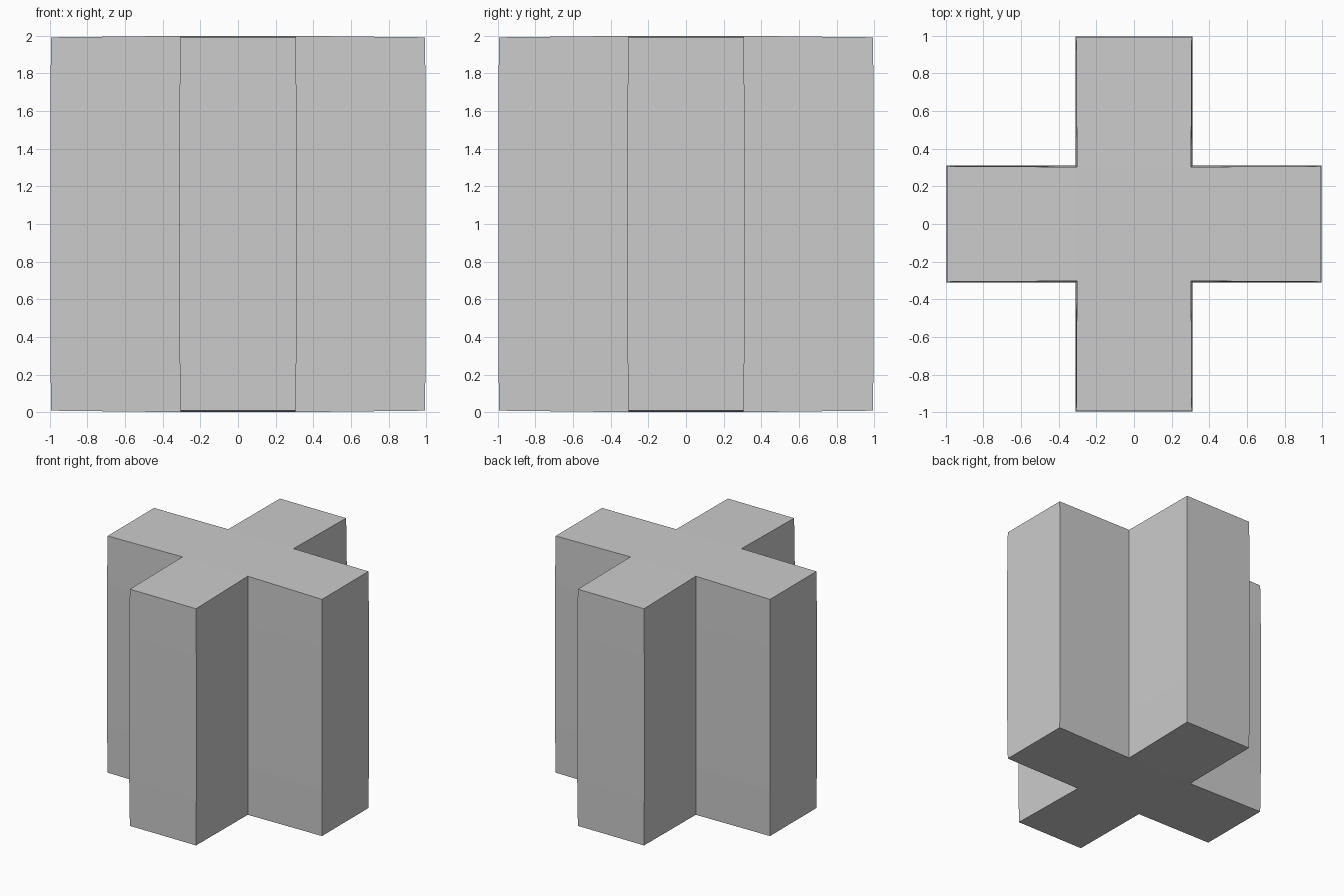
import bpy, bmesh

if "Cube" in bpy.data.objects:
    bpy.data.objects.remove(bpy.data.objects["Cube"])

# Plus-shaped column: cross outline stacked in levels, very slightly narrower at both ends
def cross(w, inner, tip):
    quarter = [(tip, -w), (tip, w), (inner, inner)]
    pts = []
    for _ in range(4):
        pts += quarter
        quarter = [(-y, x) for x, y in quarter]
    return pts

# Each level: half arm width, inner corner, arm reach, z at tips, z at inner corners
levels = [
    (0.307, 0.303, 0.994, 0.008, 0.0),
    (0.311, 0.310, 0.997, 0.40, 0.40),
    (0.311, 0.310, 0.997, 1.60, 1.60),
    (0.307, 0.303, 0.994, 1.992, 2.0),
]

bm = bmesh.new()
rings = []
for w, inner, tip, z_tip, z_inner in levels:
    rings.append([bm.verts.new((x, y, z_inner if i % 3 == 2 else z_tip))
                  for i, (x, y) in enumerate(cross(w, inner, tip))])

# Side walls
for low, high in zip(rings, rings[1:]):
    for i in range(12):
        j = (i + 1) % 12
        bm.faces.new((low[i], low[j], high[j], high[i]))

# End caps: four arms and a centre square
for ring in (rings[0], rings[-1]):
    for k in range(4):
        a = 3 * k
        bm.faces.new((ring[a], ring[a + 1], ring[a + 2], ring[a - 1]))
    bm.faces.new([ring[i] for i in (2, 5, 8, 11)])

bmesh.ops.recalc_face_normals(bm, faces=bm.faces)
mesh = bpy.data.meshes.new("cross_column")
bm.to_mesh(mesh)
bm.free()
bpy.context.collection.objects.link(bpy.data.objects.new("cross_column", mesh))
